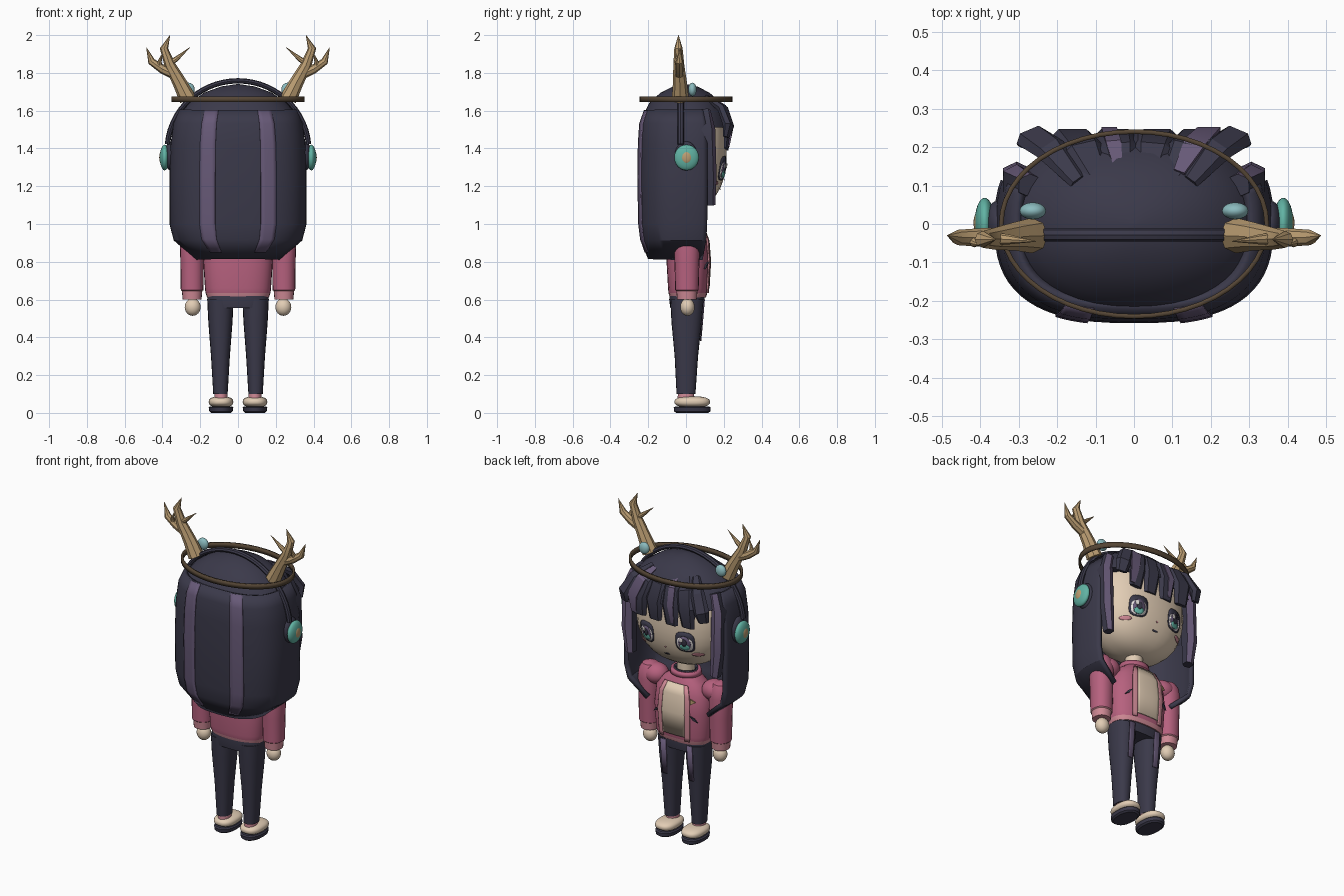
import bpy, bmesh, math
from mathutils import Vector, Matrix

if "Cube" in bpy.data.objects:
    bpy.data.objects.remove(bpy.data.objects["Cube"])


def make_mat(name, rgb):
    m = bpy.data.materials.new(name)
    m.use_nodes = True
    m.diffuse_color = (*rgb, 1)
    m.node_tree.nodes["Principled BSDF"].inputs["Base Color"].default_value = (*rgb, 1)
    return m


NAVY = make_mat("dark navy", (0.043, 0.041, 0.068))
PURPLE = make_mat("dusty purple", (0.135, 0.10, 0.185))
PINK = make_mat("rose pink", (0.47, 0.12, 0.21))
LIGHT = make_mat("light pink", (0.62, 0.25, 0.30))
SKIN = make_mat("skin cream", (0.76, 0.61, 0.46))
TAN = make_mat("antler tan", (0.50, 0.34, 0.17))
BROWN = make_mat("dark brown", (0.09, 0.06, 0.035))
TEAL = make_mat("teal", (0.12, 0.45, 0.37))
PALE = make_mat("pale teal", (0.26, 0.50, 0.52))
WHITE = make_mat("eye white", (0.85, 0.80, 0.78))
made = []


def finish(name, bm, mats, rule=None, thick=0):
    """Turn a bmesh into an object; rule(centre, normal) picks a material index."""
    bmesh.ops.recalc_face_normals(bm, faces=bm.faces[:])
    for f in bm.faces:
        if rule:
            f.material_index = rule(f.calc_center_median(), f.normal)
    me = bpy.data.meshes.new(name)
    bm.to_mesh(me)
    bm.free()
    ob = bpy.data.objects.new(name, me)
    bpy.context.collection.objects.link(ob)
    for m in mats if isinstance(mats, list) else [mats]:
        me.materials.append(m)
    if thick:
        mod = ob.modifiers.new("thickness", "SOLIDIFY")
        mod.thickness, mod.offset = thick, 0
    made.append(ob)
    return ob


def skin_rings(bm, rows, closed, caps):
    rows = [[bm.verts.new(p) for p in r] for r in rows]
    n = len(rows[0])
    for a, b in zip(rows, rows[1:]):
        for i in range(n if closed else n - 1):
            j = (i + 1) % n
            bm.faces.new((a[i], a[j], b[j], b[i]))
    if caps:
        bm.faces.new(rows[0])
        bm.faces.new(rows[-1])


def loft(name, rings, mats, power=2.0, arc=None, grow=0, cx=0, cy=0, n=32, caps=True, thick=0, rule=None):
    """Stack of rounded-square rings (z, rx, ry[, y shift]); arc gives start/end degrees."""
    a0, a1 = arc or (0, 360)
    count = n if not arc else n + 1
    rows = []
    for z, rx, ry, *dy in rings:
        row = []
        for i in range(count):
            a = math.radians(a0 + (a1 - a0) * i / n)
            c, s = math.cos(a), math.sin(a)
            row.append((cx + (rx + grow) * math.copysign(abs(c) ** (2 / power), c),
                        cy + (dy[0] if dy else 0) + (ry + grow) * math.copysign(abs(s) ** (2 / power), s), z))
        rows.append(row)
    bm = bmesh.new()
    skin_rings(bm, rows, not arc, caps and not arc)
    return finish(name, bm, mats, rule, thick)


def ellipsoid(name, pos, size, mat, power=2.0):
    bm = bmesh.new()
    bmesh.ops.create_uvsphere(bm, u_segments=32, v_segments=20, radius=1)
    for v in bm.verts:
        k = sum(abs(c) ** power for c in v.co) ** (1 / power)
        v.co = Vector(pos) + Vector([c / k * s for c, s in zip(v.co, size)])
    return finish(name, bm, mat)


ROUND = [(math.cos(i * math.pi / 4), math.sin(i * math.pi / 4)) for i in range(8)]
LOCK = [(-1, 0), (-.6, 1), (.6, 1), (1, 0), (.6, -1), (-.6, -1)]
FLAT = [(-1, -1), (1, -1), (1, 1), (-1, 1)]


def sweep(name, pts, sizes, side, section, mats, rule=None):
    """Run a section along points; sizes are (half width along side, half thickness)."""
    pts = [Vector(p) for p in pts]
    rows = []
    for i, p in enumerate(pts):
        t = (pts[min(i + 1, len(pts) - 1)] - pts[max(i - 1, 0)]).normalized()
        u = Vector(side)
        u = (u - t * u.dot(t)).normalized()
        w = t.cross(u)
        rows.append([p + u * a * sizes[i][0] + w * b * sizes[i][1] for a, b in section])
    bm = bmesh.new()
    skin_rings(bm, rows, True, True)
    return finish(name, bm, mats, rule)


# Head with a slightly squared face
HC, HR, HP = (0, 0, 1.38), (0.29, 0.215, 0.30), 2.4
ellipsoid("head", HC, HR, SKIN, HP)


def face_patch(name, x, z, rx, rz, lift, mat, power=2.0):
    """Thin oval laid on the front of the head."""
    bm = bmesh.new()
    rows = []
    for k in (0.05, 0.5, 1):
        row = []
        for i in range(20):
            a = math.tau * i / 20
            c, s = math.cos(a), math.sin(a)
            px = x + k * rx * math.copysign(abs(c) ** (2 / power), c)
            pz = z + k * rz * math.copysign(abs(s) ** (2 / power), s)
            d = 1 - abs(px / HR[0]) ** HP - abs((pz - HC[2]) / HR[2]) ** HP
            row.append((px, HR[1] * max(d, 0) ** (1 / HP) + lift, pz))
        rows.append(row)
    skin_rings(bm, rows, True, False)
    bm.faces.new([v for v in bm.verts][:20])
    return finish(name, bm, mat, thick=0.002)


# Face details
face_patch("mouth", 0, 1.185, 0.018, 0.005, 0.004, NAVY)
face_patch("nose", 0, 1.235, 0.006, 0.005, 0.004, LIGHT)
for s, tag in ((1, "left"), (-1, "right")):
    x = 0.13 * s
    face_patch(tag + "_eye_rim", x, 1.295, 0.056, 0.064, 0.003, NAVY, 3)
    face_patch(tag + "_eye_white", x, 1.283, 0.046, 0.044, 0.005, WHITE, 2.6)
    face_patch(tag + "_iris", x, 1.287, 0.036, 0.046, 0.007, PURPLE)
    face_patch(tag + "_iris_glow", x, 1.264, 0.028, 0.020, 0.009, TEAL)
    face_patch(tag + "_pupil", x, 1.293, 0.016, 0.022, 0.011, NAVY)
    face_patch(tag + "_eye_glint", x + 0.016, 1.308, 0.011, 0.013, 0.013, WHITE, 3)
    face_patch(tag + "_blush", 0.188 * s, 1.215, 0.03, 0.012, 0.004, LIGHT)

# Hair cap and long back hair
loft("hair_cap", [(1.74, .01, .01), (1.728, .09, .065), (1.695, .18, .13), (1.64, .26, .19),
                  (1.57, .318, .225), (1.51, .34, .24)], NAVY, 2.2, cy=-0.005, n=40)
back = [(1.6, .30, .21), (1.53, .33, .235), (1.42, .345, .242), (1.25, .35, .245),
        (1.0, .35, .24), (.92, .33, .23), (.82, .215, .19)]
loft("back_hair", back, NAVY, 2.7, (160, 380), n=40, thick=0.025)
for a, tag in ((290, "left"), (250, "right")):
    loft(tag + "_back_streak", back[:-1] + [(.85, .25, .205)], PURPLE, 2.7, (a - 7, a + 7), grow=0.014, n=4, thick=0.008)

# Fringe of tapered locks
for i, (x, z, w) in enumerate([(-.265, 1.46, .045), (-.16, 1.40, .06), (-.05, 1.39, .058),
                               (.06, 1.395, .058), (.165, 1.40, .06), (.265, 1.46, .045)]):
    sweep("fringe_lock_%d" % (i + 1),
          [(x * .55, .11, 1.67), (x * .82, .195, 1.61), (x, .225, 1.52), (x * 1.02, .212, z)],
          [(w * .5, .012), (w * .9, .02), (w, .022), (w * .72, .012)],
          (1, -.35 if x > .2 else .35 if x < -.2 else 0, 0), LOCK, NAVY)
for x, w, tag in ((.195, .03, "left"), (-.065, .02, "right")):
    sweep(tag + "_fringe_streak",
          [(x * .6, .135, 1.67), (x * .82, .212, 1.617), (x, .247, 1.52), (x * 1.02, .226, 1.41)],
          [(w * .5, .005), (w, .006), (w, .005), (w * .5, .004)], (1, 0, 0), FLAT, PURPLE)

# Side locks framing the face
for s, tag in ((1, "left"), (-1, "right")):
    sweep(tag + "_side_lock", [(.27 * s, .10, 1.6), (.305 * s, .11, 1.5), (.305 * s, .12, 1.25), (.29 * s, .125, 1.1)],
          [(.03, .03), (.045, .035), (.042, .035), (.03, .025)], (0, 1, 0), LOCK, [NAVY, PURPLE],
          lambda c, n: 1 if n.y > .45 else 0)

# Thin hoop around the crown
loft("crown_hoop", [(1.645, .345, .24), (1.675, .345, .24)], BROWN, n=48, caps=False, thick=0.012)

# Headphones
arc = [math.radians(5 + 170 * i / 28) for i in range(29)]
sweep("headphone_band", [(.375 * math.cos(a), -.028, 1.39 + .368 * math.sin(a)) for a in arc],
      [(.018, .014)] * 29, (0, 1, 0), ROUND, NAVY)
for s, tag in ((1, "left"), (-1, "right")):
    ellipsoid(tag + "_ear_pad", (.355 * s, 0, 1.36), (.033, .06, .078), NAVY)
    ellipsoid(tag + "_ear_cup", (.388 * s, .003, 1.352), (.026, .065, .068), TEAL)
    ellipsoid(tag + "_ear_badge", (.402 * s, .003, 1.352), (.015, .032, .037), TAN)
    ellipsoid(tag + "_crown_bead", (.263 * s, .034, 1.712), (.034, .022, .036), PALE)

# Antlers: a main beam with three tines
tines = {"beam": ([(.265, -.03, 1.66), (.31, -.032, 1.75), (.36, -.038, 1.84), (.392, -.04, 1.93), (.36, -.04, 2.0)],
                  [.046, .037, .029, .022, .001]),
         "outer_tine": ([(.335, -.035, 1.79), (.40, -.035, 1.82), (.458, -.035, 1.86), (.485, -.03, 1.935)],
                        [.026, .024, .02, .001]),
         "inner_tine": ([(.37, -.038, 1.845), (.325, -.04, 1.875), (.255, -.045, 1.935)], [.018, .013, .001]),
         "middle_tine": ([(.415, -.035, 1.825), (.415, -.05, 1.86), (.40, -.055, 1.905)], [.016, .011, .001])}
for s, tag in ((1, "left"), (-1, "right")):
    for part, (pts, rad) in tines.items():
        sweep("%s_antler_%s" % (tag, part), [(x * s, y, z) for x, y, z in pts],
              [(r, r) for r in rad], (0, 1, 0), ROUND, TAN)

# Neck, jacket, open front
loft("neck", [(.97, .05, .05), (1.12, .05, .05)], SKIN)
body = [(.61, .163, .095, .01), (.635, .172, .103, .01), (.66, .175, .105, .01), (.8, .184, .113, .01),
        (.91, .172, .105, .01), (.97, .13, .085, .008), (1.01, .075, .065, .005)]
loft("jacket", body, [PINK, LIGHT], 2.5, rule=lambda c, n: 1 if c.z < .63 else 0)
loft("collar", [(1.0, .085, .072), (1.03, .078, .068)], PINK, thick=0.02, caps=False)
loft("collar_lining", [(1.005, .068, .06), (1.034, .066, .058)], NAVY, thick=0.01, caps=False)
loft("shirt_front", body[2:6], SKIN, 2.5, (71, 109), grow=0.006, n=8, thick=0.008)
for a, tag in ((66, "left"), (114, "right")):
    loft(tag + "_jacket_edge", body[1:6], LIGHT, 2.5, (a - 5, a + 5), grow=0.009, n=4, thick=0.008)


def plate(name, sides, pos, size, spin, yaw, mat):
    bm = bmesh.new()
    bmesh.ops.create_cone(bm, cap_ends=True, segments=sides, radius1=1, radius2=1, depth=1)
    bm.transform(Matrix.Translation(pos) @ Matrix.Rotation(yaw, 4, "Z") @ Matrix.Rotation(spin, 4, "Y")
                 @ Matrix.Diagonal((size[0], .009, size[1], 1)) @ Matrix.Rotation(math.pi / 2, 4, "X"))
    return finish(name, bm, mat)


for s, tag in ((1, "left"), (-1, "right")):
    plate(tag + "_pocket_slit", 4, (.128 * s, .108, .78), (.03, .007), .7 * s, -.4 * s, NAVY)
plate("chest_patch", 3, (-.118, .109, .885), (.02, .02), math.pi / 6, .4, TAN)

# Arms and hands
for s, tag in ((1, "left"), (-1, "right")):
    loft(tag + "_sleeve", [(.60, .05, .052), (.645, .054, .056), (.65, .06, .062), (.8, .062, .066), (.92, .066, .07),
                           (.97, .06, .062), (1.0, .042, .044), (1.012, .015, .015)], [PINK, LIGHT], 2.2,
         cx=.243 * s, cy=.005, n=20, rule=lambda c, n: 1 if c.z < .648 else 0)
    ellipsoid(tag + "_shoulder", (.2 * s, .005, .945), (.075, .068, .062), PINK)
    ellipsoid(tag + "_hand", (.24 * s, .008, .56), (.042, .038, .046), SKIN)

# Trousers
loft("trouser_waist", [(.555, .158, .088), (.6, .163, .094), (.64, .158, .09)], NAVY, 2.6, cy=.005)
leg = [(.10, .038, .05), (.3, .05, .062, .002), (.48, .064, .08, .003), (.6, .07, .088, .005)]
for s, tag in ((1, "left"), (-1, "right")):
    # slight splay: the shin sits close to the hip line
    loft(tag + "_trouser_leg", leg, NAVY, 2.3, cx=.093 * s, n=20)
    loft(tag + "_trouser_streak", [(.38, .057, .071, .003)] + leg[2:], PURPLE, 2.3,
         (80, 104) if s > 0 else (76, 100), grow=0.004, cx=.093 * s, n=4, thick=0.006)
    # Socks and shoes
    loft(tag + "_sock", [(.06, .036, .045), (.105, .034, .043)], LIGHT, cx=.09 * s, n=20)
    ellipsoid(tag + "_shoe", (.09 * s, .033, .058), (.065, .094, .03), SKIN, 2.5)
    loft(tag + "_sole", [(0, .052, .085), (.008, .062, .096), (.028, .065, .098), (.034, .058, .09)],
         NAVY, 2.2, cx=.09 * s, cy=.033, n=24)

# Smooth shading with crisp edges
bpy.ops.object.select_all(action="DESELECT")
for ob in made:
    ob.select_set(True)
bpy.context.view_layer.objects.active = made[0]
bpy.ops.object.shade_smooth_by_angle(angle=math.radians(32))
